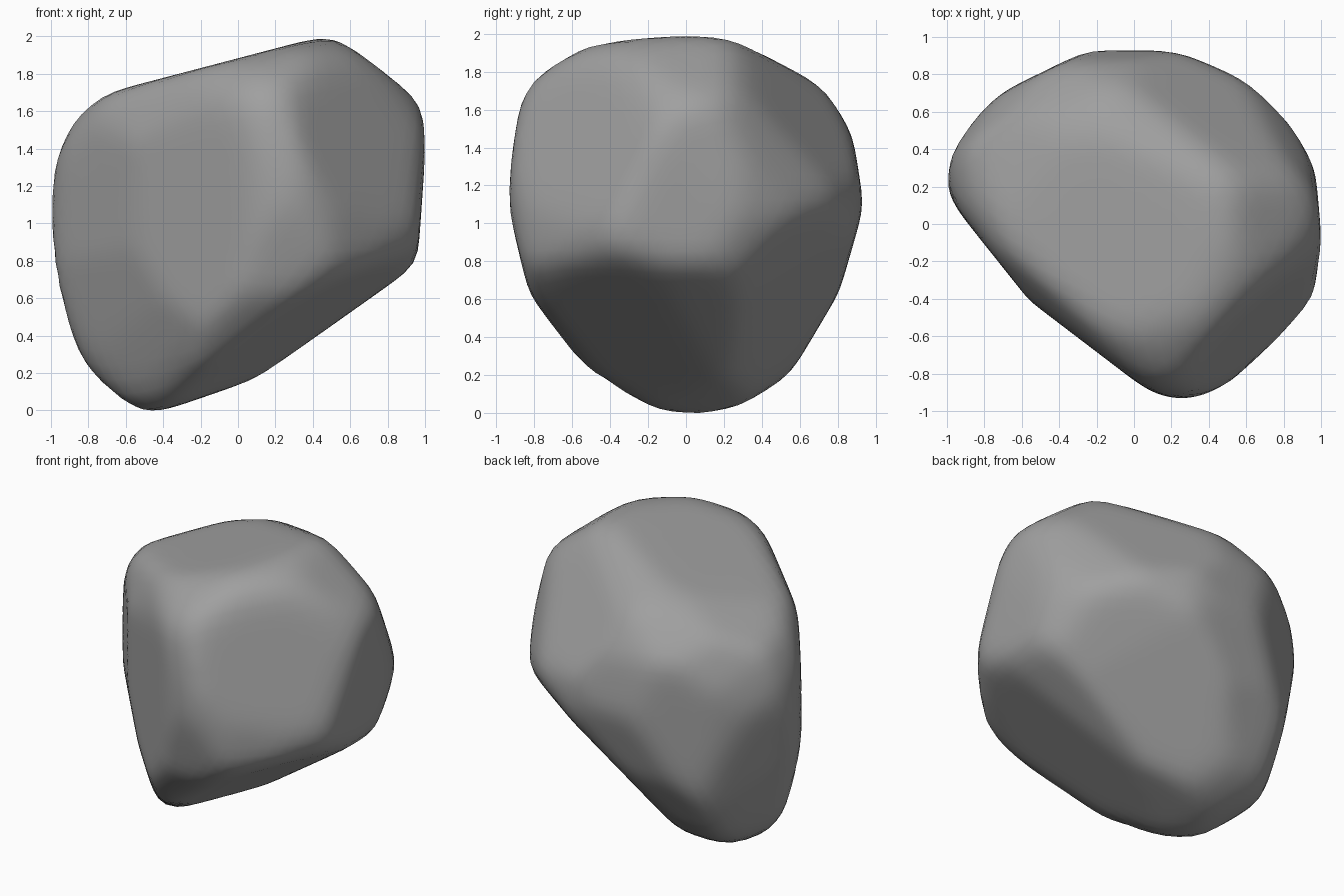
import bpy
import bmesh
import math
from mathutils import Vector

default_cube = bpy.data.objects.get("Cube")
if default_cube:
    bpy.data.objects.remove(default_cube, do_unlink=True)

cuts = []  # chisel planes as (unit normal, distance from the rock's middle)


def chisel(normal, distance):
    """Add one flat cut facing along normal."""
    cuts.append((Vector(normal).normalized(), distance))


def chisel_outline(right, up, outline):
    """Cut the rock to a convex outline drawn in the plane of right and up."""
    for start, end in zip(outline, outline[1:] + outline[:1]):
        edge = Vector(end) - Vector(start)
        normal = (right * edge.y - up * edge.x).normalized()
        distance = normal.dot(right * start[0] + up * start[1])
        if distance < 0:
            normal, distance = -normal, -distance
        cuts.append((normal, distance))


def tilted_axes(turn, tilt):
    """Right and up axes of a drawing plane turned about z, then tilted."""
    turn, tilt = math.radians(turn), math.radians(tilt)
    right = Vector((math.cos(turn), math.sin(turn), 0))
    toward = Vector((math.sin(turn), -math.cos(turn), 0))
    up = Vector((0, 0, math.cos(tilt))) - toward * math.sin(tilt)
    return right, up


X, Y, Z = Vector((1, 0, 0)), Vector((0, 1, 0)), Vector((0, 0, 1))

# Front outline: sloping top, undercut on the left
chisel_outline(X, Z, [
    (-.48, -1.02), (-.62, -.96), (-.88, -.68), (-.98, -.3), (-1.01, 0),
    (-.98, .34), (-.84, .65), (-.74, .7), (.48, 1.02), (.71, .94), (.98, .67),
    (1.01, .5), (.96, -.21), (.1, -.82)])

# Side outline: broad crown, rounded foot
chisel_outline(Y, Z, [
    (.05, -1.02), (-.2, -.97), (-.53, -.76), (-.83, -.36), (-.94, .1),
    (-.93, .3), (-.88, .65), (-.74, .89), (-.5, .97), (0, 1.02), (.32, .99),
    (.71, .77), (.88, .48), (.94, .1), (.81, -.35), (.55, -.79), (.28, -.96)])

# Plan outline: long flat face at the front right
chisel_outline(X, Y, [
    (-1.02, .3), (-.99, .13), (-.56, -.41), (.07, -.89), (.2, -.94),
    (.32, -.94), (.5, -.86), (.89, -.5), (.98, -.38), (1.01, -.16), (.97, .3),
    (.81, .6), (.61, .77), (.27, .91), (0, .95), (-.25, .93), (-.7, .71),
    (-.9, .53)])

# Diagonal outlines: shoulders and underside
chisel_outline(*tilted_axes(35, 25), [
    (-.75, .49), (-.73, .63), (-.62, .81), (-.05, .97), (.24, .98), (.54, .9),
    (.86, .52), (1.01, .05), (.87, -.36), (.72, -.49), (.23, -.73),
    (-.24, -.92), (-.5, -.86), (-.63, -.45), (-.75, .18)])
chisel_outline(*tilted_axes(215, 25), [
    (-1.01, .05), (-.96, .43), (-.88, .77), (-.57, 1.02), (-.28, 1.11),
    (.02, 1.13), (.37, 1.01), (.5, .89), (.73, .34), (.75, .11), (.75, -.52),
    (.59, -.98), (.21, -1.11), (-.02, -1.02), (-.72, -.3)])
chisel_outline(*tilted_axes(145, -25), [
    (-1.02, .11), (-.96, .57), (-.79, .85), (-.3, 1.11), (.54, .88), (.86, .62),
    (.98, .36), (1.03, .11), (.92, -.42), (.82, -.81), (.45, -1.05),
    (.2, -1.07), (-.21, -.94), (-.79, -.5), (-.96, -.28)])

# Single facets: front undercut, front left shoulder, back left slope
chisel((.5, -.25, -.83), .69)
chisel((.7, -.66, .28), .945)
chisel((.39, .76, .52), .92)

# Rock body: a ball pulled in to the nearest cut, then worn lightly
bm = bmesh.new()
bmesh.ops.create_icosphere(bm, subdivisions=5, radius=1)
for vert in bm.verts:
    ray = vert.co.normalized()
    reach = min(d / ray.dot(n) for n, d in cuts if ray.dot(n) > .05)
    vert.co = ray * reach
for _ in range(3):
    bmesh.ops.smooth_vert(bm, verts=bm.verts, factor=.5,
                          use_axis_x=True, use_axis_y=True, use_axis_z=True)

mesh = bpy.data.meshes.new("rock")
bm.to_mesh(mesh)
bm.free()
rock = bpy.data.objects.new("rock", mesh)
rock.location.z = -min(v.co.z for v in mesh.vertices)
bpy.context.collection.objects.link(rock)

stone = bpy.data.materials.new("grey stone")
stone.use_nodes = True
colour = (.35, .35, .35, 1)
stone.diffuse_color = colour
stone.node_tree.nodes["Principled BSDF"].inputs["Base Color"].default_value = colour
mesh.materials.append(stone)
mesh.shade_smooth()
